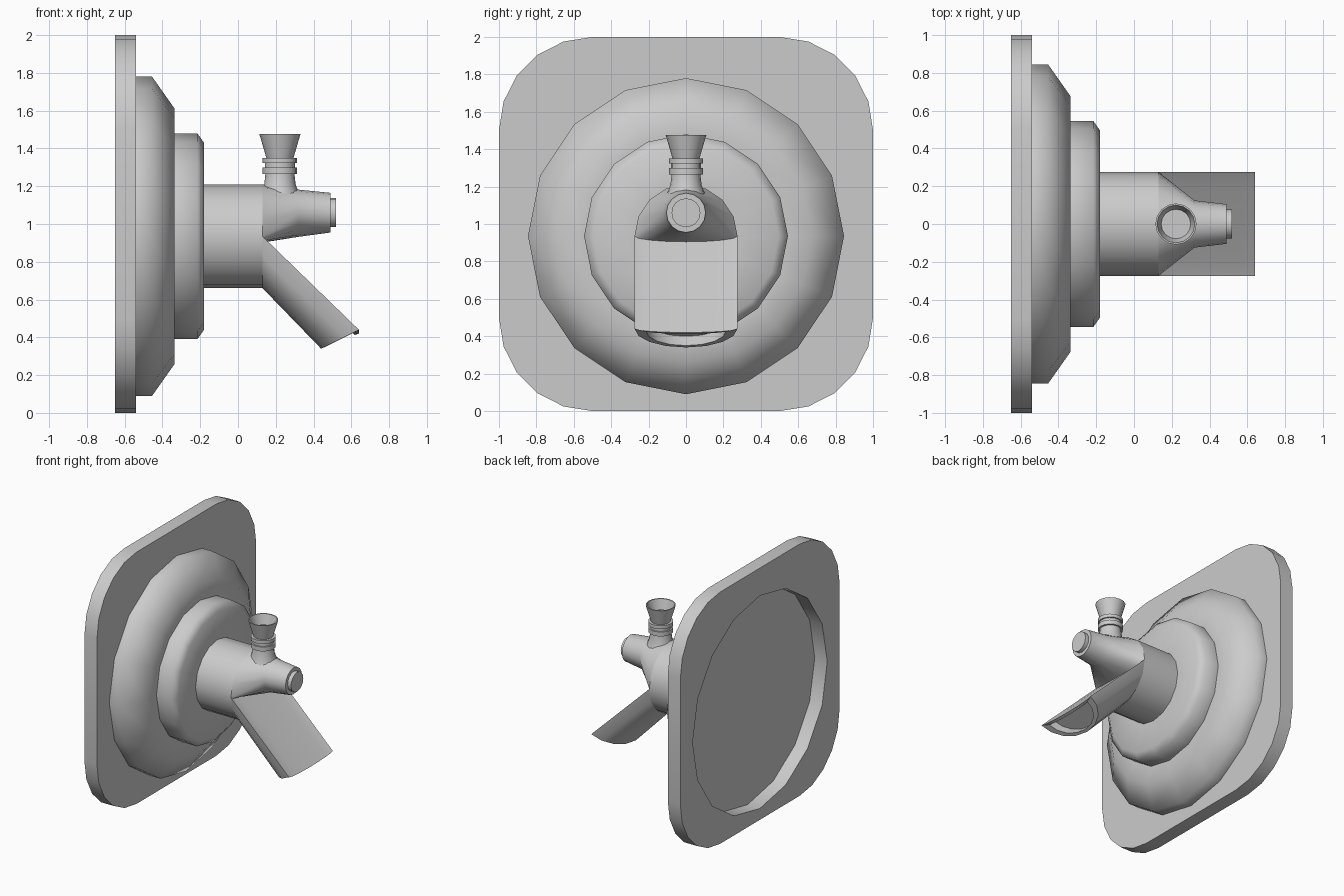
import bpy, bmesh
from math import sin, cos, pi, radians
from mathutils import Vector

if "Cube" in bpy.data.objects:
    bpy.data.objects.remove(bpy.data.objects["Cube"])

N = 16
ANG = [2 * pi * i / N for i in range(N)]


def finish(bm, name, angle=58):
    bmesh.ops.remove_doubles(bm, verts=bm.verts, dist=1e-5)
    bmesh.ops.recalc_face_normals(bm, faces=bm.faces)
    me = bpy.data.meshes.new(name)
    bm.to_mesh(me)
    bm.free()
    ob = bpy.data.objects.new(name, me)
    bpy.context.collection.objects.link(ob)
    bpy.ops.object.select_all(action='DESELECT')
    ob.select_set(True)
    bpy.context.view_layer.objects.active = ob
    bpy.ops.object.shade_smooth_by_angle(angle=radians(angle))
    return ob


def loft(name, rings, cap_start=False, cap_end=False, angle=58):
    """Skin a list of closed rings with equal point counts."""
    bm = bmesh.new()
    vs = [[bm.verts.new(p) for p in r] for r in rings]
    n = len(rings[0])
    for a, b in zip(vs, vs[1:]):
        for i in range(n):
            j = (i + 1) % n
            bm.faces.new((a[i], a[j], b[j], b[i]))
    if cap_start:
        bm.faces.new(vs[0])
    if cap_end:
        bm.faces.new(vs[-1])
    return finish(bm, name, angle)


def ring_x(x, r, c):
    return [(x, r * cos(a), c + r * sin(a)) for a in ANG]


def ring_z(z, r, cx):
    return [(cx + r * cos(a), r * sin(a), z) for a in ANG]


ZC = 0.935      # height of the main axis
X0, X1 = -0.65, -0.54   # plate back and front

# Back plate: rounded square with a round hole
bm = bmesh.new()
outer = []
for k, (sy, sz) in enumerate([(1, 1), (-1, 1), (-1, -1), (1, -1)]):
    for i in range(6):
        a = pi / 2 * (k + i / 5)
        outer.append((X0, 0.5 * sy + 0.5 * cos(a), 1 + 0.5 * sz + 0.5 * sin(a)))
for loop in (outer, ring_x(X0, 0.845, ZC)):
    vs = [bm.verts.new(p) for p in loop]
    for i in range(len(vs)):
        bm.edges.new((vs[i - 1], vs[i]))
bmesh.ops.triangle_fill(bm, edges=bm.edges[:], use_beauty=True)
ext = bmesh.ops.extrude_face_region(bm, geom=bm.faces[:], use_keep_orig=True)
bmesh.ops.translate(bm, vec=(X1 - X0, 0, 0),
                    verts=[g for g in ext['geom'] if isinstance(g, bmesh.types.BMVert)])
finish(bm, "back_plate", 40)

# Stepped flange and main pipe
profile = [(X1, 0.845), (-0.455, 0.845), (-0.335, 0.675), (-0.335, 0.545),
           (-0.215, 0.545), (-0.18, 0.495), (-0.18, 0.275), (0.13, 0.275)]
loft("flange_and_pipe", [ring_x(x, r, ZC) for x, r in profile], cap_start=True)

# Valve body: half-pipe section tapering into a round nose with an end button
half = []
for a in ANG:
    s = sin(a)
    if s >= 0:
        half.append((0.13, 0.275 * cos(a), ZC + 0.275 * s))
    else:
        half.append((0.13 - 0.02 * s, 0.275 * cos(a), ZC + 0.03 * s))
loft("valve_body", [half, ring_x(0.32, 0.125, 1.057), ring_x(0.49, 0.105, 1.06),
                    ring_x(0.49, 0.077, 1.06), ring_x(0.52, 0.077, 1.06)], cap_end=True)

# Spout: lower half of the pipe sent down at 45 degrees, with a recessed mouth
start, end = [], []
for a in ANG:
    s, y = sin(a), 0.275 * cos(a)
    if s >= 0:      # shallow trough on top
        start.append((0.13 + 0.02 * s, y, ZC - 0.03 * s))
        end.append((0.64, y, 0.44 - 0.02 * s))
    else:           # round underside
        start.append((0.13, y, ZC + 0.275 * s))
        end.append((0.64 + 0.2 * s, y, 0.44 + 0.1 * s))
mid = Vector((0.54, 0, 0.385))
lip = [mid + (Vector(p) - mid) * 0.78 for p in end]
floor = [p + Vector((-0.05, 0, 0.05)) for p in lip]
loft("spout", [start, end, lip, floor], cap_end=True, angle=50)

# Handle stem with two collars and a hollow flared cup
stem = [(1.08, 0.13), (1.17, 0.098), (1.21, 0.083), (1.265, 0.077),
        (1.265, 0.091), (1.30, 0.091), (1.30, 0.08), (1.323, 0.08),
        (1.323, 0.091), (1.35, 0.091), (1.35, 0.072), (1.477, 0.109),
        (1.477, 0.10), (1.40, 0.078)]
loft("handle_stem", [ring_z(z, r, 0.222) for z, r in stem], cap_end=True, angle=45)
